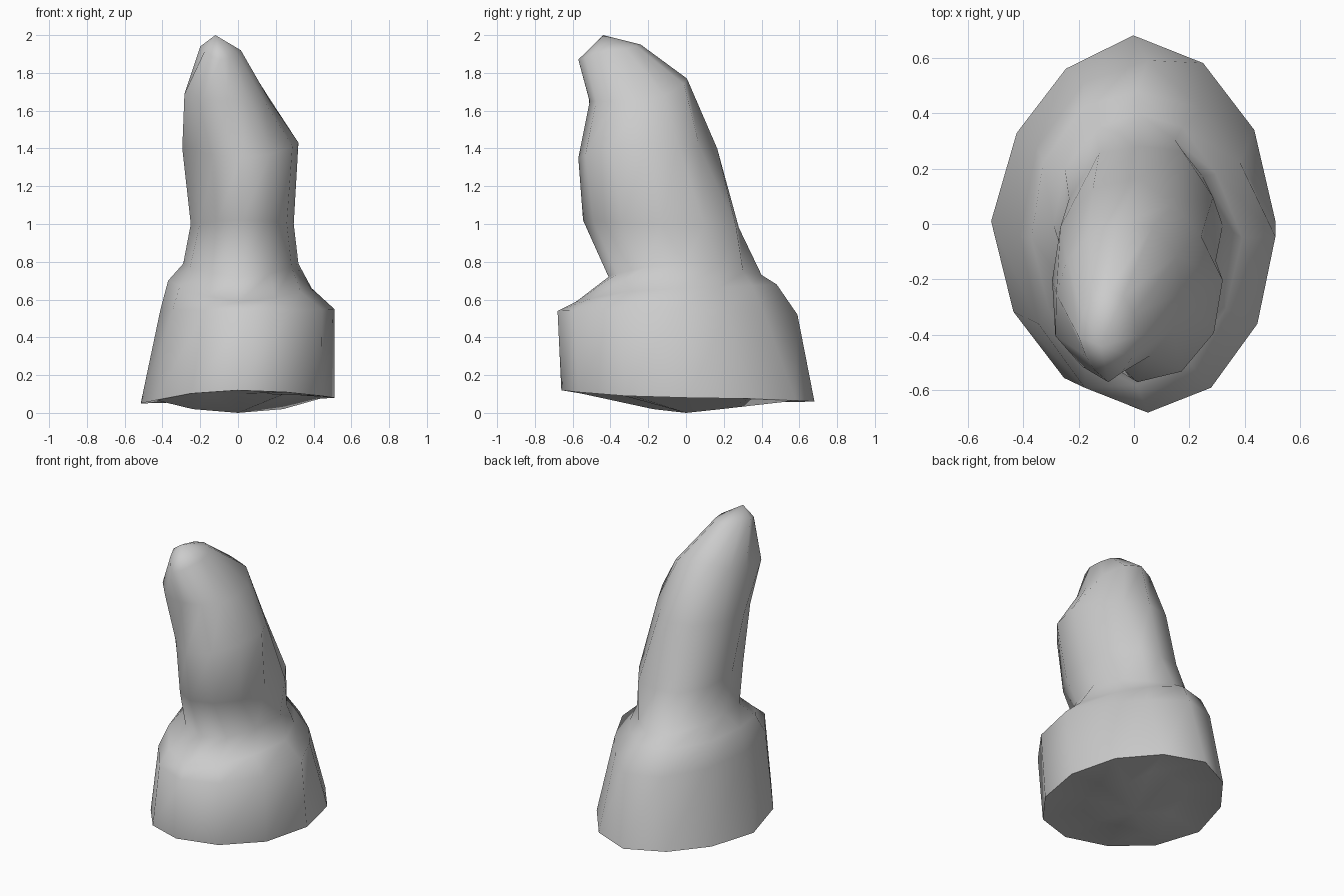
import bpy, bmesh, math

cube = bpy.data.objects.get("Cube")
if cube:
    bpy.data.objects.remove(cube, do_unlink=True)

SIDES = 12

# One stone colour
stone = bpy.data.materials.new("grey_stone")
stone.use_nodes = True
stone.diffuse_color = (0.6, 0.6, 0.6, 1)
shader = stone.node_tree.nodes["Principled BSDF"]
shader.inputs["Base Color"].default_value = stone.diffuse_color
shader.inputs["Roughness"].default_value = 0.9


def add_ring(bm, left, right, front, back, corners):
    """Tilted oval. Ends are (offset, height); corners swell each quadrant."""
    centre_x = (left[0] + right[0]) / 2
    centre_y = (front[0] + back[0]) / 2
    half_x = (right[0] - left[0]) / 2
    half_y = (back[0] - front[0]) / 2
    ring = []
    for i in range(SIDES):
        angle = math.tau * i / SIDES
        c, s = math.cos(angle), math.sin(angle)
        side = right if c > 0 else left
        end = back if s > 0 else front
        height = c * c * side[1] + s * s * end[1]
        swell = 1 + (corners[i * 4 // SIDES] - 1) * abs(math.sin(2 * angle))
        ring.append(bm.verts.new((centre_x + half_x * c * swell,
                                  centre_y + half_y * s * swell, height)))
    return ring


def bridge(bm, lower, upper):
    for i in range(SIDES):
        j = (i + 1) % SIDES
        bm.faces.new((lower[i], lower[j], upper[j], upper[i]))


def cap(bm, ring, tip, flip=False):
    point = bm.verts.new(tip)
    for i in range(SIDES):
        edge = (ring[i], ring[(i + 1) % SIDES])
        bm.faces.new((edge[1], edge[0], point) if flip else (*edge, point))


# Sections from the ground up: left, right, front, back, then the four corners
sections = [
    # bottom rim
    ((-.515, .05), (.51, .08), (-.66, .12), (.68, .06), (.98, .94, .97, 1)),
    # shoulder
    ((-.41, .55), (.51, .55), (-.68, .54), (.59, .52), (.81, 1.01, .99, .99)),
    # ledge
    ((-.37, .70), (.39, .66), (-.58, .59), (.48, .68), (.85, 1.03, .96, .97)),
    # neck
    ((-.29, .79), (.32, .79), (-.41, .72), (.40, .73), (.86, 1, 1.02, 1.02)),
    # lower shaft
    ((-.25, 1.0), (.295, 1.0), (-.545, 1.02), (.28, .98), (1.13, 1.1, .94, 1)),
    # upper shaft
    ((-.295, 1.4), (.32, 1.43), (-.57, 1.35), (.165, 1.4), (.84, 1.05, .88, 1.04)),
    # crown
    ((-.28, 1.7), (.17, 1.65), (-.51, 1.65), (.005, 1.77), (1.1, .95, 1.2, 1)),
    # summit
    ((-.20, 1.94), (.015, 1.92), (-.57, 1.87), (-.24, 1.95), (1, 1, .85, .9)),
]

bm = bmesh.new()
rings = [add_ring(bm, *section) for section in sections]
for lower, upper in zip(rings, rings[1:]):
    bridge(bm, lower, upper)
cap(bm, rings[-1], (-.12, -.44, 2))

# Hollowed underside with two low lumps and a central foot
lumps = []
for i, vert in enumerate(rings[0]):
    height = .02 if i % 6 == 1 else .1
    lumps.append(bm.verts.new((vert.co.x * .55, vert.co.y * .55, height)))
bridge(bm, lumps, rings[0])
cap(bm, lumps, (0, 0, 0), flip=True)

bmesh.ops.recalc_face_normals(bm, faces=bm.faces)
mesh = bpy.data.meshes.new("standing_rock")
bm.to_mesh(mesh)
bm.free()
mesh.materials.append(stone)
rock = bpy.data.objects.new("standing_rock", mesh)
bpy.context.collection.objects.link(rock)

# Smooth, weathered shading with a crisp bottom rim
bpy.ops.object.select_all(action="DESELECT")
rock.select_set(True)
bpy.context.view_layer.objects.active = rock
bpy.ops.object.shade_smooth_by_angle(angle=math.radians(80))
